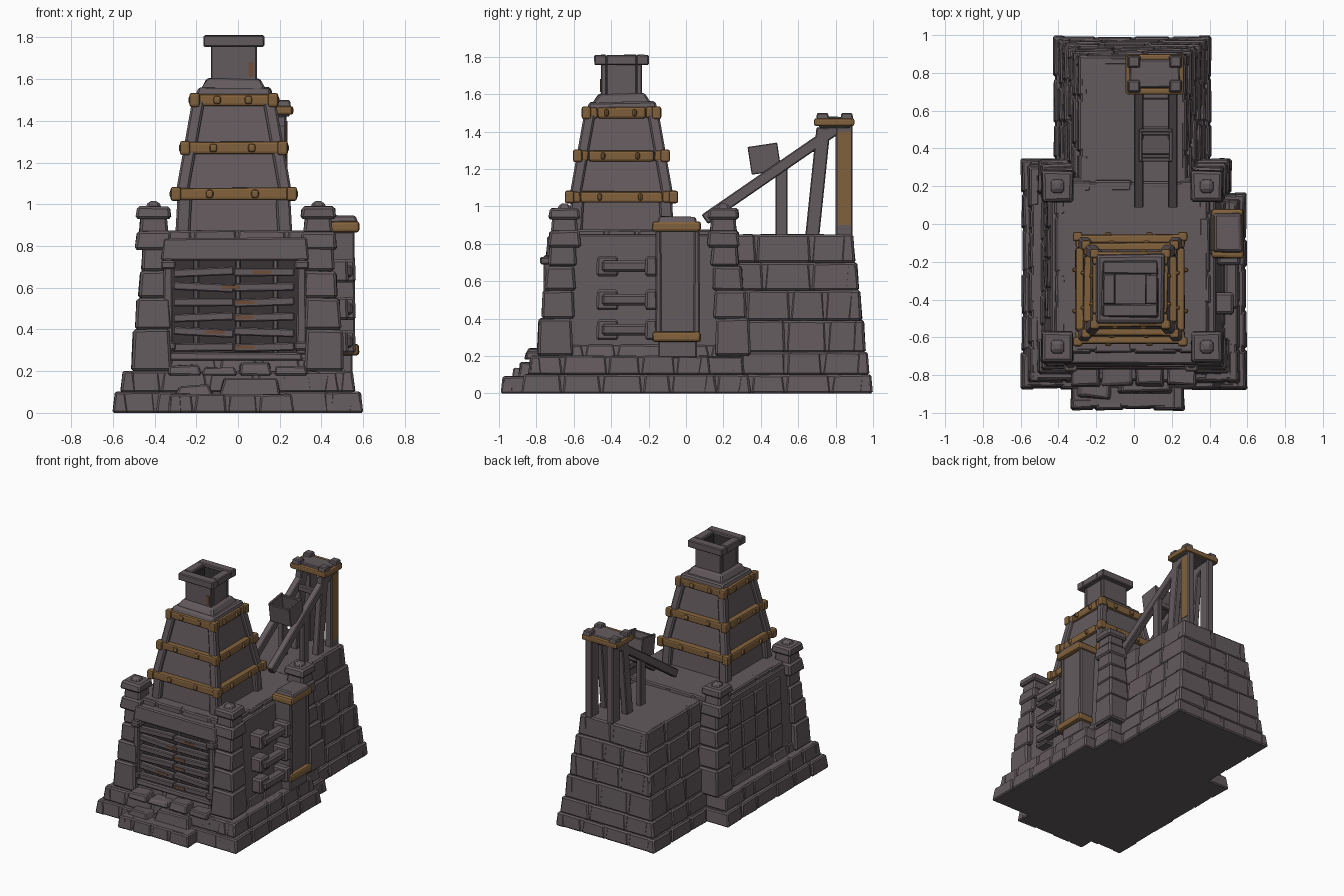
import bpy, bmesh, random
from mathutils import Vector, Matrix

random.seed(4)
cube = bpy.data.objects.get("Cube")
if cube:
    bpy.data.objects.remove(cube)


def material(name, rgb):
    m = bpy.data.materials.new(name)
    m.use_nodes = True
    m.diffuse_color = (*rgb, 1)
    bsdf = m.node_tree.nodes["Principled BSDF"]
    bsdf.inputs["Base Color"].default_value = (*rgb, 1)
    bsdf.inputs["Roughness"].default_value = 0.9
    return m


STONE = material("grey stone", (0.125, 0.103, 0.111))
DARK = material("dark recess", (0.04, 0.033, 0.036))
BRONZE = material("brown bronze", (0.22, 0.12, 0.045))
RUST = material("rust", (0.16, 0.075, 0.04))


def jit(a):
    return random.uniform(-a, a)


def box(bm, x, y, z, taper=0.0, rough=0.0):
    """Box from ranges; taper pulls the top in, rough shakes the corners."""
    vs = bmesh.ops.create_cube(bm, size=1)["verts"]
    for v in vs:
        top = v.co.z > 0
        p = []
        for (a, b), c in zip((x, y), v.co):
            t = taper if top else 0
            p.append((b - t if c > 0 else a + t) + jit(rough))
        v.co = (*p, z[1] + jit(rough) if top else z[0])


def beam(bm, p, q, w, h):
    """Square timber between two points, w across x."""
    p, q = Vector(p), Vector(q)
    d = (q - p).normalized()
    side = Vector((1, 0, 0))
    side = (side - d * side.dot(d)).normalized()
    rot = Matrix((side, d.cross(side), d)).transposed().to_4x4()
    m = Matrix.Translation((p + q) / 2) @ rot @ Matrix.Diagonal((w, h, (q - p).length, 1))
    bmesh.ops.create_cube(bm, size=1, matrix=m)


def ring(bm, c, outer, inner, z, rough=0.0):
    """Square ring made of four bars."""
    cx, cy = c
    for s in (-1, 1):
        a, b = sorted((s * outer, s * inner))
        box(bm, (cx - outer, cx + outer), (cy + a, cy + b), z, 0, rough)
        box(bm, (cx + a, cx + b), (cy - inner, cy + inner), z, 0, rough)


def course(bm, x, y, z, taper=0.012, size=0.21, depth=0.07):
    """One layer of masonry: solid core and a row of uneven stones round it."""
    g = 0.012
    box(bm, (x[0] + g, x[1] - g), (y[0] + g, y[1] - g), z, taper)
    for axis, (lo, hi) in enumerate((x, y)):
        n = max(1, round((hi - lo) / size))
        cuts = [lo] + [lo + (hi - lo) * (i + jit(0.2)) / n for i in range(1, n)] + [hi]
        other = (y, x)[axis]
        for a, b in zip(cuts, cuts[1:]):
            for edge, s in ((other[0], 1), (other[1], -1)):
                e = edge + s * random.uniform(0, 0.008)
                r = tuple(sorted((e, e + s * depth)))
                run = (a + 0.002, b - 0.002)
                box(bm, *((run, r) if axis == 0 else (r, run)), z, taper, 0.003)


def part(name, mat, build, bevel=0.008, segments=1):
    bm = bmesh.new()
    build(bm)
    mesh = bpy.data.meshes.new(name)
    bm.to_mesh(mesh)
    bm.free()
    mesh.materials.append(mat)
    ob = bpy.data.objects.new(name, mesh)
    bpy.context.collection.objects.link(ob)
    if bevel:
        mod = ob.modifiers.new("worn edges", "BEVEL")
        mod.width = bevel
        mod.segments = segments
    return ob


# Stepped plinth of the main block
def plinth(bm):
    for i, z in enumerate(((0, 0.1), (0.1, 0.2))):
        d = i * 0.035
        course(bm, (-0.6 + d, 0.52 - d), (-0.88 + d, 0.35 - d), z)
        course(bm, (0.2, 0.6 - d), (-0.88 + d, 0.17 - d), z)


part("plinth", STONE, plinth)


# Main block walls and deck
def walls(bm):
    box(bm, (-0.475, 0.465), (-0.7, 0.28), (0.19, 0.85), 0.035)
    course(bm, (-0.43, 0.41), (-0.69, 0.24), (0.8, 0.875), 0.008)
    course(bm, (-0.5, 0.49), (-0.77, 0.3), (0.19, 0.26), 0.015)
    for i in range(3):
        for j in range(4):
            y = -0.5 + j * 0.16
            z = 0.27 + i * 0.18
            box(bm, (-0.478 + 0.008 * i, -0.4), (y, y + 0.155), (z, z + 0.175), 0.003, 0.004)


part("main_walls", STONE, walls)


# Corner columns in stacked, narrowing stones with heavy caps
def columns(bm):
    for sx in (-1, 1):
        for cy, sy in ((-0.65, -1), (0.2, 1)):
            levels = (0.2, 0.4, 0.55, 0.68, 0.8)
            for i, (a, b) in enumerate(zip(levels, levels[1:])):
                cx = sx * (0.415 - 0.01 * i)
                yy = cy + sy * (0.05 - 0.014 * i)
                w = 0.095 - 0.006 * i
                box(bm, (cx - w, cx + w), (yy - w, yy + w), (a, b), 0.008, 0.004)
            cx = sx * 0.395 - 0.01
            for w, a, b in ((0.088, 0.78, 0.87), (0.07, 0.86, 0.95), (0.085, 0.93, 0.99)):
                box(bm, (cx - w, cx + w), (cy - w, cy + w), (a, b), 0.008, 0.004)
            box(bm, (cx - 0.04, cx + 0.04), (cy - 0.04, cy + 0.04), (0.98, 1.015), 0.015)


part("corner_columns", STONE, columns, 0.012)


# Front doorstep of broken slabs
def doorstep(bm):
    course(bm, (-0.34, 0.27), (-0.99, -0.8), (0, 0.09), 0.01, 0.16)
    box(bm, (-0.3, -0.12), (-0.93, -0.75), (0.08, 0.13), 0.015, 0.012)
    box(bm, (-0.08, 0.2), (-0.9, -0.75), (0.08, 0.16), 0.015, 0.012)
    for i in range(4):
        x = -0.34 + i * 0.17
        box(bm, (x, x + 0.165), (-0.86, -0.7), (0.18, 0.24 + jit(0.025)), 0.012, 0.008)


part("doorstep", STONE, doorstep)


# Front furnace opening: frame, dark backing and slats
def frame(bm):
    box(bm, (-0.37, 0.34), (-0.75, -0.64), (0.73, 0.84), 0.01, 0.003)
    box(bm, (-0.34, 0.31), (-0.77, -0.64), (0.25, 0.29), 0.005, 0.003)
    for x in (-0.36, 0.28):
        box(bm, (x, x + 0.05), (-0.765, -0.64), (0.28, 0.74), 0.004)
        for z in (0.3, 0.69):
            box(bm, (x - 0.01, x + 0.06), (-0.78, -0.66), (z, z + 0.04))


def slats(bm):
    for i in range(6):
        z = 0.315 + i * 0.072
        for x in (-0.31, -0.02):
            t = jit(0.008)
            beam(bm, (x, -0.735, z + t), (x + 0.29, -0.735, z - t), 0.04, 0.045)
    for x in (-0.2, 0.0, 0.18):
        beam(bm, (x, -0.712, 0.28), (x, -0.712, 0.74), 0.025, 0.02)


def slat_rust(bm):
    for i in range(6):
        z = 0.315 + i * 0.072
        x = jit(0.12)
        box(bm, (x - 0.045, x + 0.045), (-0.761, -0.754), (z - 0.008, z + 0.008))


part("front_frame", STONE, frame)
part("front_recess", DARK, lambda bm: box(bm, (-0.31, 0.28), (-0.703, -0.66), (0.28, 0.74)), 0)
part("front_slats", STONE, slats, 0.006)
part("slat_rust", RUST, slat_rust, 0)


# Right side pier with bronze collars
def pier(bm):
    box(bm, (0.4, 0.55), (-0.15, 0.06), (0.19, 0.88), 0.004)
    for y in (-0.165, 0.04):
        box(bm, (0.4, 0.562), (y, y + 0.035), (0.32, 0.87), 0.003)
    box(bm, (0.41, 0.575), (-0.155, 0.065), (0.9, 0.945), 0.015, 0.005)


def pier_collars(bm):
    for z in (0.275, 0.865):
        box(bm, (0.41, 0.58), (-0.18, 0.08), (z, z + 0.055), 0, 0.003)


part("side_pier", STONE, pier)
part("pier_collars", BRONZE, pier_collars, 0.015, 2)


# Right side pipes running into the pier
def pipes(bm):
    for z in (0.34, 0.5, 0.68):
        box(bm, (0.42, 0.53), (-0.48, -0.36), (z - 0.055, z + 0.055), 0.004)
        box(bm, (0.48, 0.55), (-0.45, -0.15), (z - 0.03, z + 0.03))
        box(bm, (0.44, 0.565), (-0.22, -0.15), (z - 0.055, z + 0.055), 0.004)


part("side_pipes", STONE, pipes, 0.012)


# Rear stepped platform
def platform(bm):
    levels = (0, 0.1, 0.22, 0.39, 0.55, 0.7, 0.85)
    for i, (a, b) in enumerate(zip(levels, levels[1:])):
        d = i * 0.025
        course(bm, (-0.43 + d, 0.415 - d), (0.1, 1 - d * 0.75), (a, b), 0.01, 0.24)


part("rear_platform", STONE, platform, 0.01)

# Tapered chimney tower with corner ribs
C = (-0.02, -0.345)


def tower(bm):
    def square(h):
        return (C[0] - h, C[0] + h), (C[1] - h, C[1] + h)
    box(bm, *square(0.25), (0.86, 1.06), 0.02)
    box(bm, *square(0.255), (1.05, 1.52), 0.085)
    box(bm, *square(0.19), (1.51, 1.56), 0.015, 0.006)
    box(bm, *square(0.155), (1.55, 1.6), 0.03, 0.006)
    for sx in (-1, 1):
        for sy in (-1, 1):
            def at(h, z):
                return (C[0] + sx * h, C[1] + sy * h, z)
            beam(bm, at(0.245, 0.86), at(0.235, 1.04), 0.07, 0.07)
            beam(bm, at(0.25, 1.04), at(0.165, 1.52), 0.06, 0.06)


def bands(bm):
    for h, z in ((0.29, 1.05), (0.246, 1.27), (0.2, 1.5)):
        ring(bm, C, h, h - 0.07, (z - 0.03, z + 0.03), 0.004)
        for sx in (-1, 1):
            for sy in (-1, 1):
                x, y = C[0] + sx * (h - 0.012), C[1] + sy * (h - 0.012)
                box(bm, (x - 0.025, x + 0.025), (y - 0.025, y + 0.025), (z - 0.034, z + 0.034))
        for t in (-0.4, 0.35):
            for s in (-1, 1):
                u, v = t * h, s * h
                for px, py in ((u, v), (v, u)):
                    x, y = C[0] + px, C[1] + py
                    box(bm, (x - 0.018, x + 0.018), (y - 0.012, y + 0.012), (z - 0.02, z + 0.02))


def stack(bm):
    ring(bm, C, 0.11, 0.08, (1.56, 1.77))
    ring(bm, C, 0.145, 0.08, (1.755, 1.81), 0.002)


part("chimney_tower", STONE, tower, 0.01)
part("tower_bands", BRONZE, bands, 0.012, 2)
part("chimney_stack", STONE, stack, 0.006)
part("flue", DARK, lambda bm: ring(bm, C, 0.083, 0.077, (1.58, 1.79)), 0)
part("stack_stain", RUST, lambda bm: box(bm, (0.05, 0.075), (-0.459, -0.452), (1.61, 1.68)), 0)


# Hoist: twin sloping rails on trestle posts
def hoist(bm):
    for x in (0.025, 0.205):
        beam(bm, (x, 0.1, 0.93), (x, 0.84, 1.44), 0.05, 0.06)
        beam(bm, (x, 0.845, 0.84), (x, 0.845, 1.44), 0.055, 0.09)
        beam(bm, (x, 0.675, 0.84), (x, 0.735, 1.42), 0.05, 0.075)
        beam(bm, (x, 0.51, 0.84), (x, 0.51, 1.22), 0.04, 0.065)
    for y, z in ((0.48, 1.16), (0.66, 1.29)):
        box(bm, (0.02, 0.21), (y, y + 0.035), (z, z + 0.04))
    box(bm, (-0.03, 0.25), (0.71, 0.88), (1.42, 1.48), 0.01, 0.004)
    for x in (0.0, 0.22):
        for y in (0.73, 0.86):
            box(bm, (x - 0.035, x + 0.035), (y - 0.035, y + 0.035), (1.46, 1.5), 0.006)


def hoist_collar(bm):
    for y in (0.685, 0.865):
        box(bm, (-0.04, 0.26), (y, y + 0.035), (1.43, 1.47))
    for x in (-0.045, 0.23):
        box(bm, (x, x + 0.035), (0.69, 0.89), (1.43, 1.47))


# Tilted open bucket riding the rails
def bucket(bm):
    box(bm, (0.035, 0.195), (-0.06, 0.06), (-0.07, -0.05))
    for y in (-0.08, 0.06):
        box(bm, (0.03, 0.2), (y, y + 0.02), (-0.07, 0.07))
    for x in (0.025, 0.185):
        box(bm, (x, x + 0.02), (-0.08, 0.08), (-0.07, 0.08))
    bmesh.ops.transform(bm, verts=bm.verts, matrix=Matrix.Translation((0, 0.42, 1.25)) @ Matrix.Rotation(0.15, 4, "X"))


part("hoist_frame", STONE, hoist, 0.006)
part("hoist_collar", BRONZE, hoist_collar, 0.01, 2)
part("bucket", STONE, bucket, 0.004)
part("post_stain", BRONZE, lambda bm: box(bm, (0.232, 0.237), (0.81, 0.88), (0.9, 1.4)), 0)
